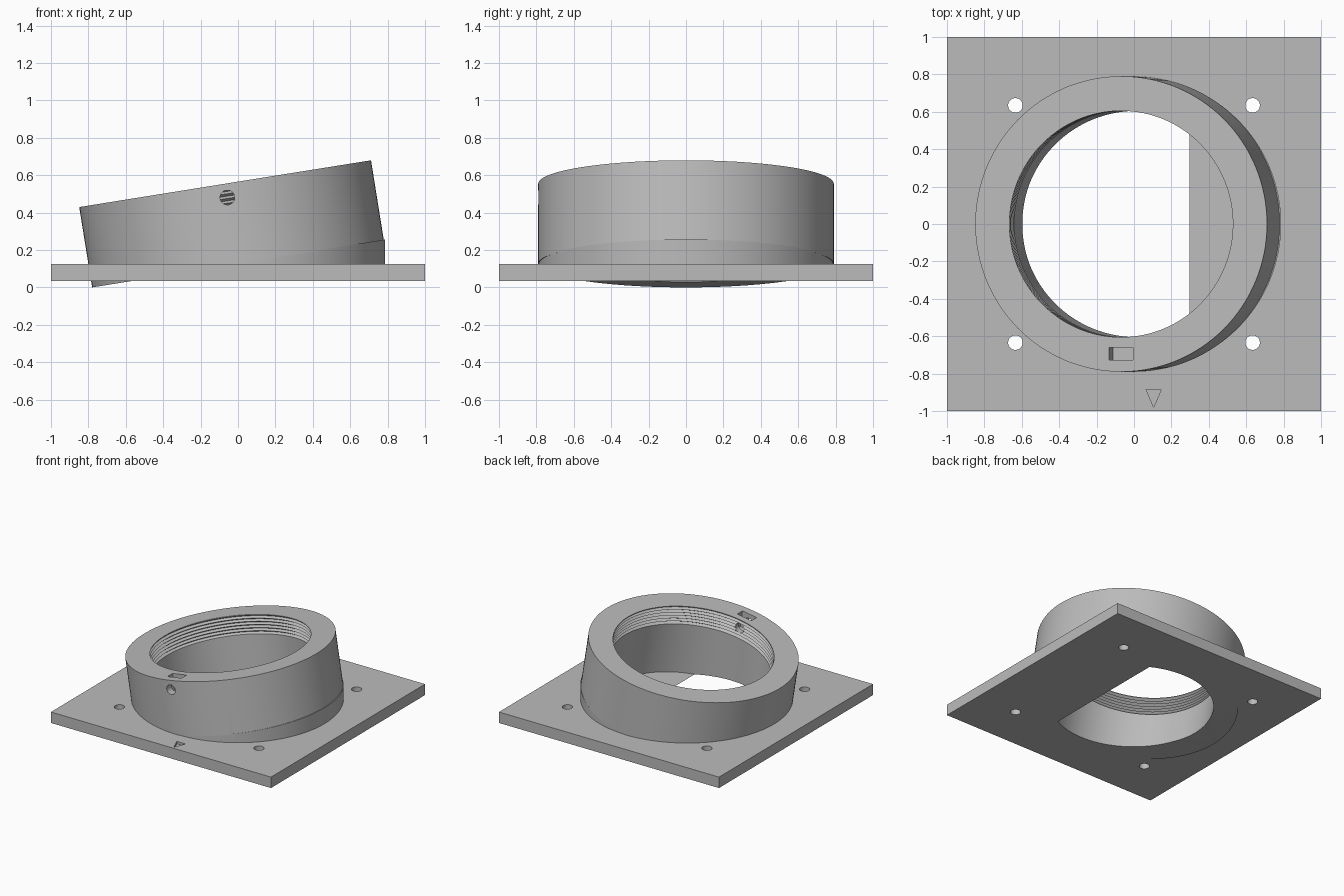
import bpy, bmesh, math
from mathutils import Matrix, Vector

if "Cube" in bpy.data.objects:
    bpy.data.objects.remove(bpy.data.objects["Cube"])

grey = bpy.data.materials.new("plain grey")
grey.use_nodes = True
grey.diffuse_color = (0.5, 0.5, 0.5, 1)
grey.node_tree.nodes["Principled BSDF"].inputs["Base Color"].default_value = (0.5, 0.5, 0.5, 1)

PLATE_BOTTOM, PLATE_TOP = 0.035, 0.125
OUTER, BORE, HEIGHT, SEGMENTS = 0.79, 0.605, 0.435, 128
# Frame of the tilted collar: origin in the middle of the plate's top
TILT = Matrix.Translation((0, 0, PLATE_TOP)) @ Matrix.Rotation(math.radians(-9.1), 4, 'Y')


def finish(name, bm, matrix=Matrix()):
    bm.transform(matrix)
    bmesh.ops.recalc_face_normals(bm, faces=bm.faces)
    mesh = bpy.data.meshes.new(name)
    bm.to_mesh(mesh)
    bm.free()
    mesh.materials.append(grey)
    obj = bpy.data.objects.new(name, mesh)
    bpy.context.collection.objects.link(obj)
    return obj


def box(name, low, high, matrix=Matrix()):
    low, high = Vector(low), Vector(high)
    bm = bmesh.new()
    bmesh.ops.create_cube(bm, size=1)
    place = Matrix.Translation((low + high) / 2) @ Matrix.Diagonal((*(high - low), 1))
    return finish(name, bm, matrix @ place)


def prism(bm, radius, low, high, sides):
    bmesh.ops.create_cone(bm, cap_ends=True, segments=sides, radius1=radius, radius2=radius,
                          depth=high - low, matrix=Matrix.Translation((0, 0, (low + high) / 2)))


def cylinder(name, radius, low, high, matrix=Matrix(), sides=SEGMENTS):
    bm = bmesh.new()
    prism(bm, radius, low, high, sides)
    return finish(name, bm, matrix)


def combine(body, other, operation):
    mod = body.modifiers.new(operation, 'BOOLEAN')
    mod.operation, mod.solver, mod.object = operation, 'EXACT', other
    other.hide_render = True
    bpy.context.view_layer.objects.active = body
    bpy.ops.object.modifier_apply(modifier=mod.name)
    bpy.data.objects.remove(other)


# Square base plate
body = box("tilted_collar_mount", (-1, -1, PLATE_BOTTOM), (1, 1, PLATE_TOP))

# Upright wedge that fills the gap below the raised side of the collar
bm = bmesh.new()
prism(bm, OUTER - 0.003, 0.1, 0.5, SEGMENTS)
normal = TILT.to_3x3() @ Vector((0, 0, 1))
cut = bmesh.ops.bisect_plane(bm, geom=bm.verts[:] + bm.edges[:] + bm.faces[:],
                             plane_co=TILT @ Vector((0, 0, 0.005)), plane_no=normal,
                             clear_outer=True)
bmesh.ops.holes_fill(bm, edges=[e for e in bm.edges if e.is_boundary])
combine(body, finish("wedge", bm), 'UNION')

# Tilted collar
combine(body, cylinder("collar", OUTER, 0, HEIGHT, TILT), 'UNION')

# Bore with thread grooves near the rim, closed by a sloping floor
pitch, turns = 0.025, 6
profile = [(0, -0.136), (BORE, -0.136)]
for i in range(turns):
    start = HEIGHT - 0.005 - (turns - i) * pitch
    profile += [(BORE, start), (BORE + 0.02, start + pitch / 2)]
profile += [(BORE, HEIGHT - 0.005), (BORE, 0.5), (0, 0.5)]
bm = bmesh.new()
verts = [bm.verts.new((r, 0, z)) for r, z in profile]
edges = [bm.edges.new(pair) for pair in zip(verts, verts[1:])]
bmesh.ops.spin(bm, geom=verts + edges, cent=(0, 0, 0), axis=(0, 0, 1),
               angle=math.tau, steps=SEGMENTS, use_duplicate=False)
bmesh.ops.remove_doubles(bm, verts=bm.verts, dist=0.0001)
combine(body, finish("bore", bm, TILT), 'DIFFERENCE')

# Plate corner holes
for x in (-1, 1):
    for y in (-1, 1):
        spot = Matrix.Translation((x * 0.634, y * 0.634, 0))
        combine(body, cylinder("corner_hole", 0.039, -0.1, 0.3, spot, 32), 'DIFFERENCE')

# Locking screw hole through the front wall, and its nut slot in the rim
across = TILT @ Matrix.Translation((0, -0.7, HEIGHT - 0.075)) @ Matrix.Rotation(math.pi / 2, 4, 'X')
combine(body, cylinder("screw_hole", 0.039, -0.15, 0.15, across, 32), 'DIFFERENCE')
combine(body, box("nut_slot", (-0.065, -0.727, HEIGHT - 0.135), (0.065, -0.66, 0.5), TILT), 'DIFFERENCE')

# Engraved triangular direction mark on the plate
mark = Matrix.Translation((0.105, -0.917, 0)) @ Matrix.Diagonal((0.75, 1, 1, 1)) @ Matrix.Rotation(-math.pi / 2, 4, 'Z')
bm = bmesh.new()
corners = [(0.063, 0), (-0.0315, 0.0535), (-0.0315, -0.0535)]
face = bm.faces.new([bm.verts.new((x, y, PLATE_TOP - 0.02)) for x, y in corners])
raised = bmesh.ops.extrude_face_region(bm, geom=[face])["geom"]
bmesh.ops.translate(bm, vec=(0, 0, 0.1), verts=[v for v in raised if isinstance(v, bmesh.types.BMVert)])
combine(body, finish("direction_mark", bm, mark), 'DIFFERENCE')

# Smooth round walls, crisp edges
bpy.ops.object.select_all(action='DESELECT')
body.select_set(True)
bpy.context.view_layer.objects.active = body
bpy.ops.object.shade_smooth_by_angle(angle=math.radians(25))
